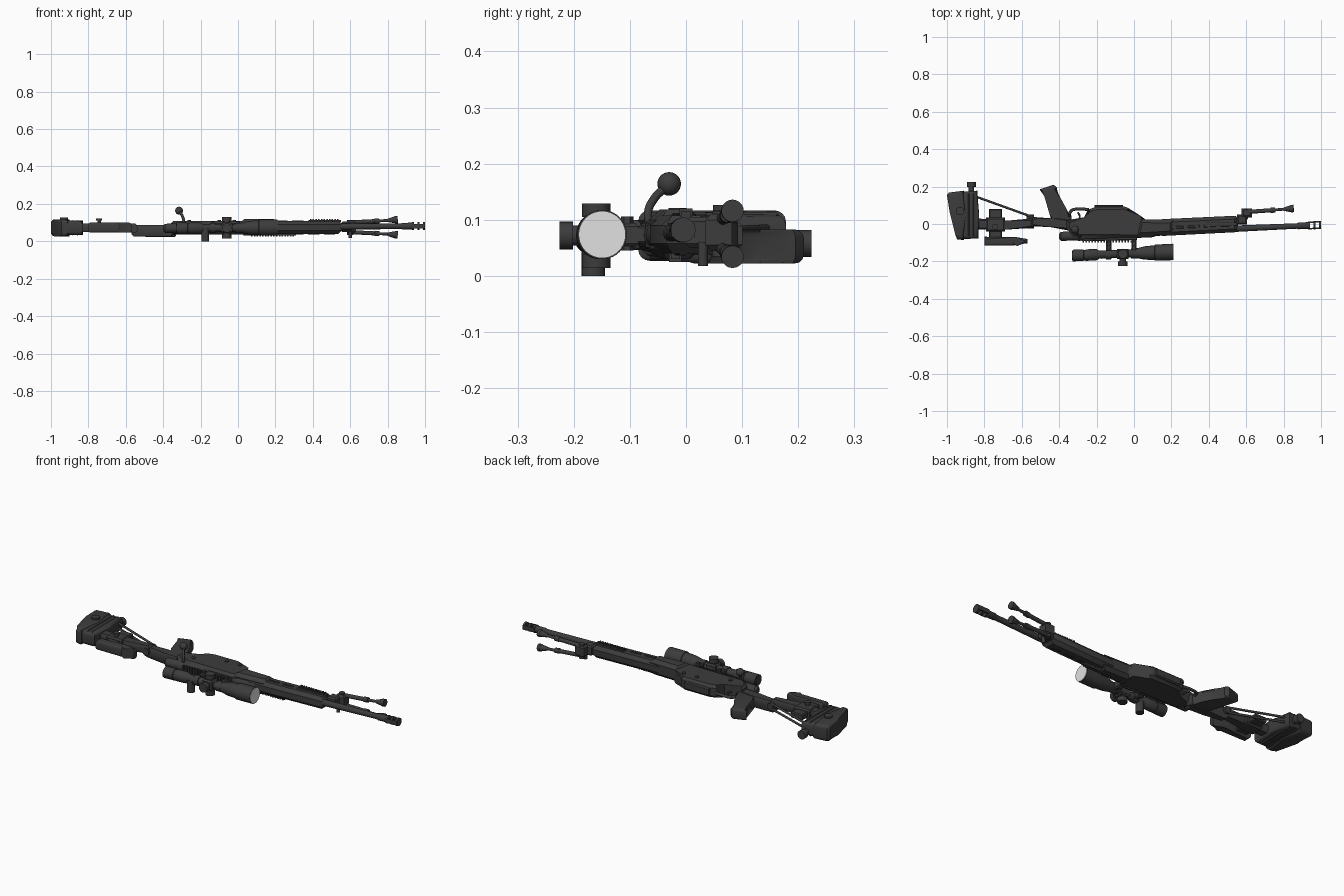
import bpy, bmesh, math
from mathutils import Vector, Matrix


def material(name, value):
    m = bpy.data.materials.new(name)
    m.diffuse_color = (value, value, value, 1)
    return m


DARK = material("dark gunmetal", 0.045)
LENS = material("pale lens", 0.75)


def finish(name, bm, mat=DARK):
    bmesh.ops.recalc_face_normals(bm, faces=bm.faces)
    me = bpy.data.meshes.new(name)
    bm.to_mesh(me)
    bm.free()
    me.materials.append(mat)
    ob = bpy.data.objects.new(name, me)
    bpy.context.collection.objects.link(ob)
    bpy.ops.object.select_all(action='DESELECT')
    ob.select_set(True)
    bpy.context.view_layer.objects.active = ob
    bpy.ops.object.shade_smooth_by_angle(angle=math.radians(35))
    return ob


def prism(name, pts, z0, z1, bevel=0.0, seg=1):
    """Side outline in xy, extruded across the width, with rounded long edges."""
    bm = bmesh.new()
    low = [bm.verts.new((x, y, z0)) for x, y in pts]
    high = [bm.verts.new((x, y, z1)) for x, y in pts]
    bm.faces.new(low)
    bm.faces.new(high)
    for i in range(len(pts)):
        j = (i + 1) % len(pts)
        bm.faces.new((low[i], low[j], high[j], high[i]))
    if bevel:
        rim = [e for e in bm.edges if abs(e.verts[0].co.z - e.verts[1].co.z) < 1e-6]
        bmesh.ops.bevel(bm, geom=rim, offset=bevel, segments=seg, profile=0.5,
                        affect='EDGES', clamp_overlap=True)
    return finish(name, bm)


def box(name, x0, x1, y0, y1, z0, z1, bevel=0.0, tilt=0.0):
    pts = [(x0, y0), (x1, y0 + tilt * (x1 - x0)), (x1, y1 + tilt * (x1 - x0)), (x0, y1)]
    return prism(name, pts, z0, z1, bevel)


def lathe(name, profile, y, z, sy=0.0, sz=0.0, n=32, mat=DARK):
    """Turned part whose axis runs along x with a slight slope."""
    bm = bmesh.new()
    rings = []
    for x, r in profile:
        rings.append([bm.verts.new((x, y + sy * x + r * math.cos(2 * math.pi * i / n),
                                    z + sz * x + r * math.sin(2 * math.pi * i / n)))
                      for i in range(n)])
    for a, b in zip(rings, rings[1:]):
        for i in range(n):
            j = (i + 1) % n
            bm.faces.new((a[i], a[j], b[j], b[i]))
    bm.faces.new(rings[0])
    bm.faces.new(rings[-1])
    return finish(name, bm, mat)


def rod(name, a, b, r, r2=None, n=20):
    a, b = Vector(a), Vector(b)
    d = b - a
    m = Matrix.Translation((a + b) / 2) @ d.to_track_quat('Z', 'Y').to_matrix().to_4x4()
    bm = bmesh.new()
    bmesh.ops.create_cone(bm, cap_ends=True, segments=n, radius1=r,
                          radius2=r if r2 is None else r2, depth=d.length, matrix=m)
    return finish(name, bm)


def ball(name, c, r):
    bm = bmesh.new()
    bmesh.ops.create_uvsphere(bm, u_segments=24, v_segments=14, radius=r,
                              matrix=Matrix.Translation(c))
    return finish(name, bm)


def tube(name, pts, r):
    cu = bpy.data.curves.new(name, 'CURVE')
    cu.dimensions = '3D'
    cu.bevel_depth, cu.bevel_resolution, cu.use_fill_caps = r, 3, True
    cu.resolution_u = 6
    sp = cu.splines.new('BEZIER')
    sp.bezier_points.add(len(pts) - 1)
    for p, co in zip(sp.bezier_points, pts):
        p.co = co
        p.handle_left_type = p.handle_right_type = 'AUTO'
    cu.materials.append(DARK)
    ob = bpy.data.objects.new(name, cu)
    bpy.context.collection.objects.link(ob)
    bpy.ops.object.select_all(action='DESELECT')
    ob.select_set(True)
    bpy.context.view_layer.objects.active = ob
    bpy.ops.object.convert(target='MESH')


def bore(x):
    return -0.049 + 0.044 * x, 0.073 + 0.009 * x


# Barrel and open-sided muzzle brake
lathe("barrel", [(-0.3, 0.028), (0.1, 0.026), (0.12, 0.02), (0.56, 0.017), (0.94, 0.014)],
      -0.049, 0.073, 0.044, 0.009)
for i, x in enumerate((0.93, 0.959, 0.988)):
    lathe("brake_ring_%d" % i, [(x, 0.007), (x, 0.022), (x + 0.012, 0.022), (x + 0.012, 0.007)],
          -0.049, 0.073, 0.044, 0.009)
for s in (-1, 1):
    y, z = bore(0.93)
    box("brake_bar", 0.93, 1.0, y + s * 0.017 - 0.004, y + s * 0.017 + 0.004,
        z - 0.012, z + 0.012, tilt=0.044)
lathe("barrel_collar", [(0.87, 0.014), (0.88, 0.018), (0.93, 0.018)], -0.049, 0.073, 0.044, 0.009)

# Receiver with magazine well, and tapering handguard
prism("receiver", [(-0.36, -0.025), (-0.32, -0.07), (0.02, -0.072), (0.06, -0.06), (0.06, 0.025),
                   (0.03, 0.03), (-0.03, 0.085), (-0.05, 0.093), (-0.2, 0.092), (-0.245, 0.078),
                   (-0.255, 0.022), (-0.36, 0.02)], 0.037, 0.108, 0.014)
box("magazine", -0.21, -0.06, 0.06, 0.101, 0.05, 0.095, 0.006)
prism("handguard_rear", [(0.01, -0.066), (0.19, -0.056), (0.21, -0.045), (0.21, 0.022),
                         (0.03, 0.026)], 0.03, 0.118, 0.018)
prism("handguard", [(0.15, -0.064), (0.54, -0.044), (0.555, -0.035), (0.555, 0.035),
                    (0.54, 0.044), (0.15, 0.026)], 0.04, 0.108, 0.018)
for i in range(5):
    x = 0.12 + i * 0.085
    box("handguard_panel", x, x + 0.06, -0.035 + 0.045 * x, -0.022 + 0.045 * x,
        0.036, 0.112, 0.002, 0.045)

# Toothed rails on the handguard sides and the receiver top
for i in range(11):
    x = 0.385 + i * 0.0145
    box("upper_side_rail_tooth", x, x + 0.008, -0.012, 0.012, 0.105, 0.12)
box("upper_side_rail", 0.38, 0.55, -0.009, 0.009, 0.1, 0.115)
for i in range(16):
    x = 0.07 + i * 0.0148
    box("lower_side_rail_tooth", x, x + 0.008, -0.03, -0.008, 0.025, 0.045)
box("lower_side_rail", 0.065, 0.31, -0.027, -0.011, 0.03, 0.045)
box("top_rail", -0.28, 0.015, -0.092, -0.065, 0.057, 0.089, 0.004, 0.02)
for i in range(18):
    x = -0.275 + i * 0.016
    box("top_rail_tooth", x, x + 0.009, -0.1, -0.088, 0.053, 0.093, 0.0, 0.0)
for x in (-0.26, -0.1, -0.02):
    rod("receiver_screw", (x, 0.045 if x > -0.2 else -0.02, 0.1), (x, 0.045 if x > -0.2 else -0.02, 0.113), 0.01)

# Bolt, handle and knob
lathe("bolt", [(-0.4, 0.014), (-0.39, 0.024), (-0.3, 0.026)], -0.049, 0.073, 0.044, 0.009)
tube("bolt_handle", [(-0.29, -0.06, 0.08), (-0.29, -0.068, 0.11), (-0.3, -0.055, 0.14),
                     (-0.315, -0.032, 0.16)], 0.0075)
ball("bolt_knob", (-0.315, -0.03, 0.164), 0.021)

# Pistol grip, trigger and guard
prism("grip", [(-0.505, 0.185), (-0.43, 0.21), (-0.412, 0.195), (-0.405, 0.13), (-0.375, 0.075),
               (-0.335, 0.045), (-0.33, 0.0), (-0.45, 0.005), (-0.435, 0.05), (-0.45, 0.1),
               (-0.48, 0.15)], 0.022, 0.083, 0.015, 3)
tube("trigger_guard", [(-0.345, 0.03, 0.068), (-0.337, 0.07, 0.068), (-0.3, 0.08, 0.068),
                       (-0.24, 0.077, 0.068)], 0.008)
tube("trigger", [(-0.3, 0.01, 0.068), (-0.29, 0.04, 0.068), (-0.3, 0.062, 0.068)], 0.005)

# Stock spine, hinge and struts
prism("stock_wrist", [(-0.57, -0.012), (-0.45, -0.016), (-0.35, -0.035), (-0.34, 0.03),
                      (-0.44, 0.03), (-0.57, 0.04)], 0.025, 0.086, 0.012)
prism("stock_spine", [(-0.84, -0.03), (-0.68, -0.03), (-0.54, -0.02), (-0.54, 0.03),
                      (-0.68, 0.018), (-0.84, 0.03)], 0.05, 0.096, 0.01)
rod("stock_hinge", (-0.555, -0.025, 0.065), (-0.555, 0.05, 0.065), 0.02)
for z in (0.058, 0.086):
    rod("stock_strut", (-0.85, 0.148, z), (-0.55, 0.04, z - 0.005), 0.006)

# Cheek rest on its post
prism("cheek_rest", [(-0.8, -0.115), (-0.64, -0.115), (-0.63, -0.106), (-0.57, -0.104),
                     (-0.57, -0.08), (-0.63, -0.07), (-0.8, -0.068)], 0.046, 0.1, 0.012, 3)
box("cheek_post", -0.775, -0.705, -0.08, 0.08, 0.056, 0.09, 0.005)
box("cheek_clamp", -0.79, -0.69, -0.04, 0.035, 0.046, 0.1, 0.008)
rod("cheek_screw", (-0.742, -0.015, 0.09), (-0.742, -0.015, 0.112), 0.01)
rod("cheek_screw_head", (-0.742, -0.015, 0.11), (-0.742, -0.015, 0.121), 0.016)

# Butt, rubber pad with ribs, rear support foot
prism("butt", [(-0.93, -0.08), (-0.832, -0.078), (-0.828, 0.05), (-0.838, 0.178),
               (-0.93, 0.172)], 0.034, 0.11, 0.02, 3)
prism("butt_pad", [(-0.955, -0.06), (-0.945, -0.083), (-0.91, -0.085), (-0.9, 0.05), (-0.91, 0.178),
                   (-0.99, 0.168), (-1.0, 0.155), (-0.985, 0.06)], 0.027, 0.117, 0.032, 4)
for x in (-0.888, -0.862):
    box("butt_rib", x, x + 0.009, -0.065, 0.165, 0.03, 0.114, 0.018)
rod("rear_foot_stem", (-0.87, 0.15, 0.06), (-0.87, 0.2, 0.06), 0.014)
rod("rear_foot", (-0.87, 0.197, 0.058), (-0.87, 0.224, 0.058), 0.024)
rod("butt_button", (-0.93, 0.07, 0.1), (-0.93, 0.07, 0.126), 0.022)

# Scope body and lenses
SY, SZ, SL = -0.157, 0.072, 0.036
lathe("scope", [(-0.328, 0.026), (-0.328, 0.031), (-0.27, 0.031), (-0.268, 0.028), (-0.26, 0.028),
                (-0.258, 0.031), (-0.2, 0.03), (-0.185, 0.021), (-0.01, 0.021), (0.06, 0.036),
                (0.11, 0.039), (0.112, 0.043), (0.208, 0.044), (0.208, 0.041)],
      SY, SZ, SL, 0.008, 40)
lathe("front_lens", [(0.204, 0.042), (0.211, 0.042)], SY, SZ, SL, 0.008, 40, LENS)
lathe("eyepiece_lens", [(-0.331, 0.024), (-0.326, 0.024)], SY, SZ, SL, 0.008, 32)

# Scope turrets
TX, TY = -0.06, -0.16
box("turret_block", TX - 0.03, TX + 0.03, TY - 0.027, TY + 0.027, 0.045, 0.1, 0.008)
for name, d, length in (("top_turret", (0, -1, 0), 0.065), ("near_turret", (0, 0, 1), 0.057),
                        ("far_turret", (0, 0, -1), 0.058)):
    c, v = Vector((TX, TY, 0.072)), Vector(d)
    rod(name + "_neck", c, c + v * (length - 0.02), 0.018)
    rod(name + "_cap", c + v * (length - 0.024), c + v * length, 0.025)
rod("power_lever", (-0.175, -0.165, 0.07), (-0.175, -0.165, 0.0), 0.021)

# Scope mounts
for x in (-0.135, 0.0):
    lathe("mount_ring", [(x - 0.015, 0.027), (x + 0.015, 0.027)], SY, SZ, SL, 0.008, 24)
    box("mount_foot", x - 0.014, x + 0.014, -0.145, -0.085, 0.052, 0.094, 0.006)
    rod("mount_nut", (x, -0.105, 0.045), (x, -0.105, 0.106), 0.011, n=6)

# Folded bipod
box("bipod_base", 0.55, 0.605, -0.002, 0.05, 0.05, 0.105, 0.008)
box("bipod_head", 0.575, 0.63, 0.035, 0.082, 0.045, 0.11, 0.01)
rod("bipod_lock", (0.6, 0.03, 0.06), (0.6, 0.03, 0.018), 0.009)
for s in (-1, 1):
    def p(x, y, o):
        return (x, y, 0.075 + s * o)
    rod("bipod_hinge", p(0.6, 0.062, 0.015), p(0.6, 0.062, 0.04), 0.016)
    rod("bipod_upper_leg", p(0.6, 0.064, 0.026), p(0.74, 0.074, 0.033), 0.011)
    rod("bipod_lower_leg", p(0.72, 0.073, 0.032), p(0.84, 0.082, 0.039), 0.0075)
    rod("bipod_collar", p(0.73, 0.073, 0.0325), p(0.755, 0.075, 0.034), 0.014)
    rod("bipod_foot_cone", p(0.8, 0.079, 0.037), p(0.84, 0.082, 0.04), 0.009, 0.019)
    rod("bipod_foot", p(0.838, 0.082, 0.04), p(0.853, 0.083, 0.041), 0.02)
